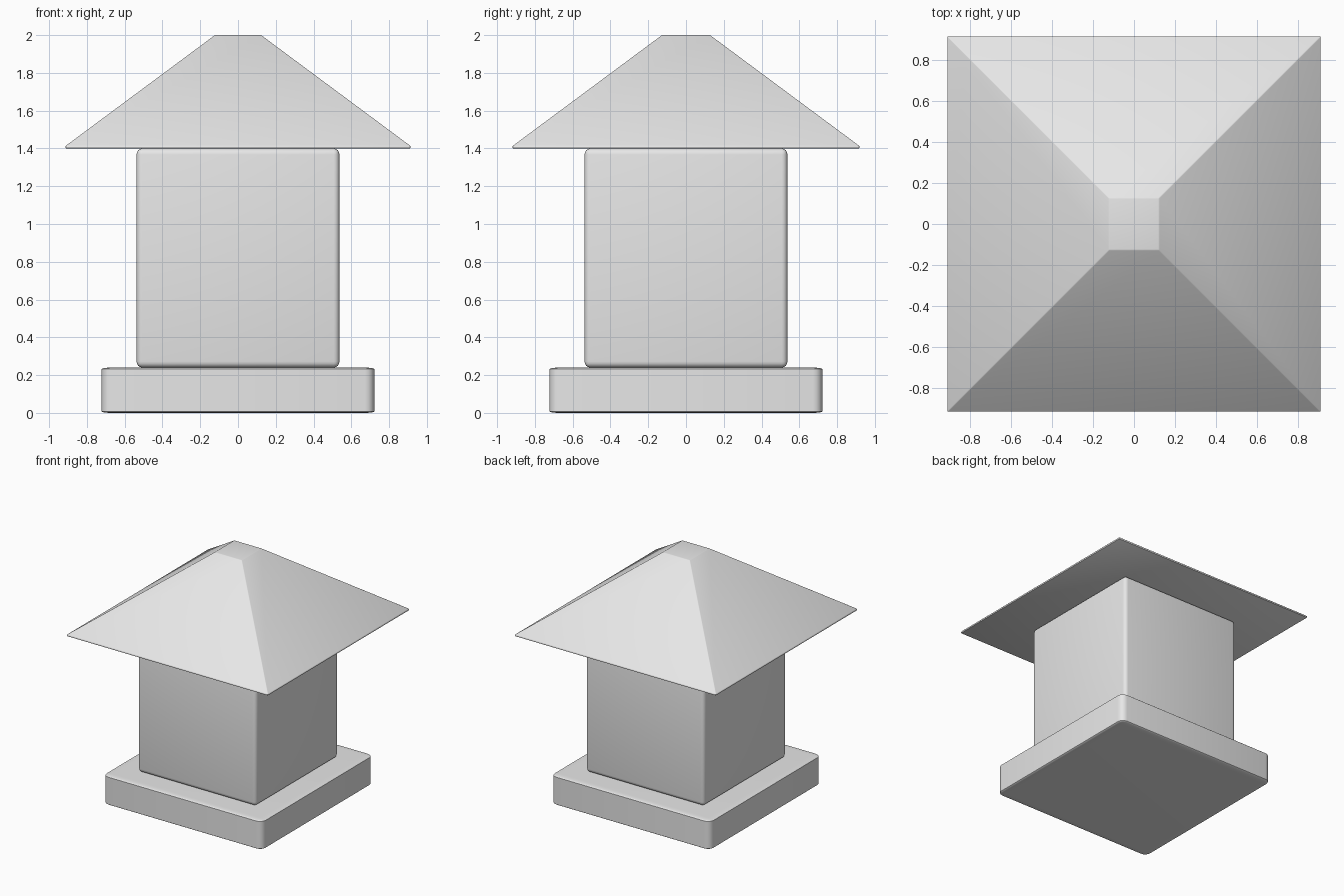
import bpy
import bmesh
import math

cube = bpy.data.objects.get("Cube")
if cube:
    bpy.data.objects.remove(cube, do_unlink=True)

# Single stone colour
stone = bpy.data.materials.new("light grey stone")
stone.use_nodes = True
GREY = (0.8, 0.8, 0.8, 1.0)
stone.diffuse_color = GREY
stone.node_tree.nodes["Principled BSDF"].inputs["Base Color"].default_value = GREY


def finish(name, bm):
    """Turn a bmesh into a smooth-shaded object with sharp creases kept."""
    mesh = bpy.data.meshes.new(name)
    bm.normal_update()
    bm.to_mesh(mesh)
    bm.free()
    mesh.materials.append(stone)
    obj = bpy.data.objects.new(name, mesh)
    bpy.context.collection.objects.link(obj)
    bpy.ops.object.select_all(action="DESELECT")
    obj.select_set(True)
    bpy.context.view_layer.objects.active = obj
    bpy.ops.object.shade_smooth_by_angle(angle=math.radians(40))


def rounded_block(name, width, bottom, top, radius):
    """Unit cube with rounded edges, stretched to size so the rounding follows."""
    bm = bmesh.new()
    bmesh.ops.create_cube(bm, size=1)
    bmesh.ops.bevel(bm, geom=bm.edges[:], offset=radius / width, segments=4,
                    profile=0.5, affect="EDGES")
    for v in bm.verts:
        v.co.x *= width
        v.co.y *= width
        v.co.z = bottom + (v.co.z + 0.5) * (top - bottom)
    finish(name, bm)


# Base slab and square shaft
rounded_block("base_slab", 1.444, 0.0, 0.24, 0.05)
rounded_block("shaft", 1.074, 0.24, 1.40, 0.03)

# Truncated pyramid roof with a thin upright rim
bm = bmesh.new()
rings = []
for x, y, z in ((0.913, 0.918, 1.40), (0.913, 0.918, 1.413), (0.122, 0.127, 2.0)):
    rings.append([bm.verts.new((sx * x, sy * y, z))
                  for sx, sy in ((-1, -1), (1, -1), (1, 1), (-1, 1))])
bm.faces.new(rings[0][::-1])
bm.faces.new(rings[-1])
for low, high in zip(rings, rings[1:]):
    for i in range(4):
        j = (i + 1) % 4
        bm.faces.new((low[i], low[j], high[j], high[i]))
bmesh.ops.bevel(bm, geom=bm.edges[:], offset=0.004, segments=2,
                profile=0.5, affect="EDGES")
finish("roof", bm)
